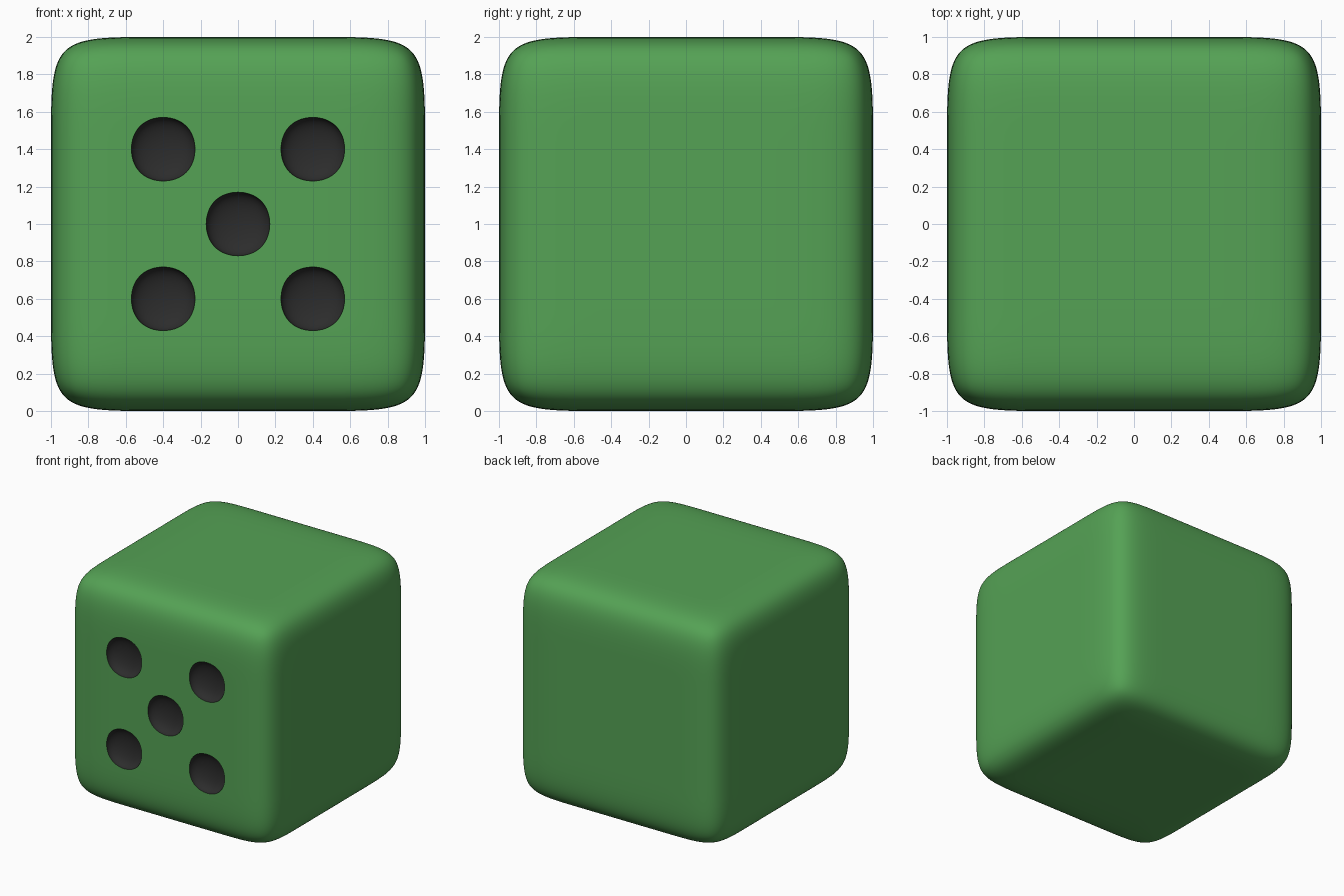
import bpy, bmesh
from mathutils import Matrix, Vector

if "Cube" in bpy.data.objects:
    bpy.data.objects.remove(bpy.data.objects["Cube"])


def make_object(name, bm, color, levels):
    """Turn a bmesh cage into a smooth, coloured, subdivided object."""
    mesh = bpy.data.meshes.new(name)
    bm.to_mesh(mesh)
    bm.free()
    obj = bpy.data.objects.new(name, mesh)
    bpy.context.collection.objects.link(obj)
    mat = bpy.data.materials.new(name + "_color")
    mat.diffuse_color = color
    mat.use_nodes = True
    mat.node_tree.nodes["Principled BSDF"].inputs["Base Color"].default_value = mat.diffuse_color
    mesh.materials.append(mat)
    for poly in mesh.polygons:
        poly.use_smooth = True
    sub = obj.modifiers.new("round", 'SUBSURF')
    sub.levels = sub.render_levels = levels
    return obj


def apply_all(obj):
    bpy.ops.object.select_all(action='DESELECT')
    obj.select_set(True)
    bpy.context.view_layer.objects.active = obj
    for mod in list(obj.modifiers):
        bpy.ops.object.modifier_apply(modifier=mod.name)


# Die body: cube with support loops near every edge, rounded by subdivision
bm = bmesh.new()
bmesh.ops.create_cube(bm, size=2)
for axis in range(3):
    for side in (-1, 1):
        normal = Vector((0, 0, 0))
        normal[axis] = 1
        bmesh.ops.bisect_plane(bm, geom=bm.verts[:] + bm.edges[:] + bm.faces[:],
                               plane_co=normal * 0.55 * side, plane_no=normal)
bmesh.ops.translate(bm, verts=bm.verts, vec=(0, 0, 1))
body = make_object("die_body", bm, (0.09, 0.36, 0.09, 1), 4)
apply_all(body)

# Pip cutters: five soft, shallow cushions centred on the front face
bm = bmesh.new()
for x, z in ((0, 1), (-0.4, 0.6), (0.4, 0.6), (-0.4, 1.4), (0.4, 1.4)):
    bmesh.ops.create_cube(bm, size=2, matrix=Matrix.Translation((x, -1, z))
                          @ Matrix.Diagonal((0.2025, 0.1, 0.2025, 1)))
cutter = make_object("pip_cutter", bm, (0.025, 0.025, 0.025, 1), 4)
cutter.hide_render = True
apply_all(cutter)

# Sink the pips; the dents take the cutter's dark material
cut = body.modifiers.new("pips", 'BOOLEAN')
cut.operation = 'DIFFERENCE'
cut.solver = 'EXACT'
cut.material_mode = 'TRANSFER'
cut.object = cutter
apply_all(body)
bpy.data.objects.remove(cutter, do_unlink=True)
bpy.ops.object.shade_smooth_by_angle(angle=0.6)
